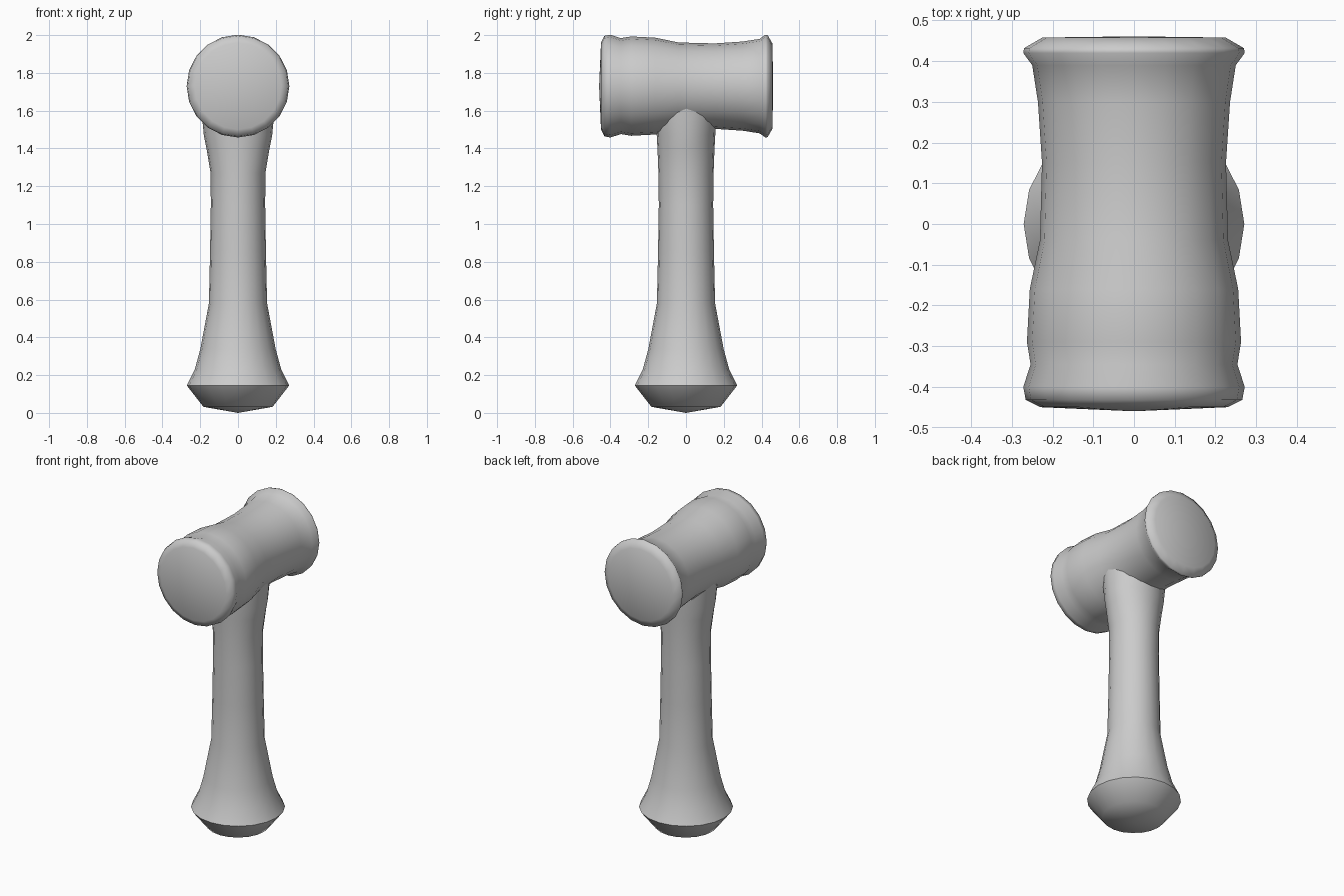
import bpy, bmesh, math

if "Cube" in bpy.data.objects:
    bpy.data.objects.remove(bpy.data.objects["Cube"])

SIDES = 20
HEAD_Z = 1.73
WAIST_R = 0.229


def skin(name, rings, start=None, end=None):
    """Join rings of points into a tube, with optional centre points closing the ends."""
    bm = bmesh.new()
    loops = [[bm.verts.new(p) for p in ring] for ring in rings]
    for a, b in zip(loops, loops[1:]):
        for i in range(SIDES):
            j = (i + 1) % SIDES
            bm.faces.new((a[i], a[j], b[j], b[i]))
    for tip, loop in ((start, loops[0]), (end, loops[-1])):
        if tip:
            v = bm.verts.new(tip)
            for i in range(SIDES):
                bm.faces.new((v, loop[i], loop[(i + 1) % SIDES]))
    bmesh.ops.recalc_face_normals(bm, faces=bm.faces)
    me = bpy.data.meshes.new(name)
    bm.to_mesh(me)
    bm.free()
    ob = bpy.data.objects.new(name, me)
    bpy.context.collection.objects.link(ob)
    bpy.ops.object.select_all(action='DESELECT')
    ob.select_set(True)
    bpy.context.view_layer.objects.active = ob
    bpy.ops.object.shade_smooth_by_angle(angle=math.radians(55))
    return ob


angles = [2 * math.pi * i / SIDES for i in range(SIDES)]

# Hammer head: profile (y, radius) turned about the y axis
head_profile = [(-0.45, 0.23), (-0.432, 0.266), (-0.40, 0.272), (-0.345, 0.254),
                (-0.29, 0.263), (-0.16, 0.256), (-0.04, 0.231), (0.15, 0.226),
                (0.30, 0.236), (0.39, 0.25), (0.42, 0.272), (0.432, 0.270),
                (0.458, 0.225)]
skin("hammer_head",
     [[(r * math.cos(a), y, HEAD_Z + r * math.sin(a)) for a in angles]
      for y, r in head_profile],
     start=(0, -0.46, HEAD_Z), end=(0, 0.461, HEAD_Z))

# Handle: (z, x radius, y radius), pommel at the bottom, widening in x at the top
handle_profile = [(0.032, 0.183, 0.183), (0.145, 0.271, 0.271), (0.23, 0.229, 0.229),
                  (0.34, 0.199, 0.199), (0.58, 0.154, 0.154), (0.85, 0.148, 0.148),
                  (1.10, 0.144, 0.144), (1.27, 0.145, 0.146), (1.40, 0.167, 0.151),
                  (1.47, 0.181, 0.155)]
rings = [[(rx * math.cos(a), ry * math.sin(a), z) for a in angles]
         for z, rx, ry in handle_profile]
# Last ring follows the underside of the head, sunk in slightly
top = []
for a in angles:
    x = 0.195 * math.cos(a)
    top.append((x, 0.157 * math.sin(a), HEAD_Z + 0.01 - math.sqrt(WAIST_R ** 2 - x * x)))
rings.append(top)
skin("handle", rings, start=(0, 0, 0))
